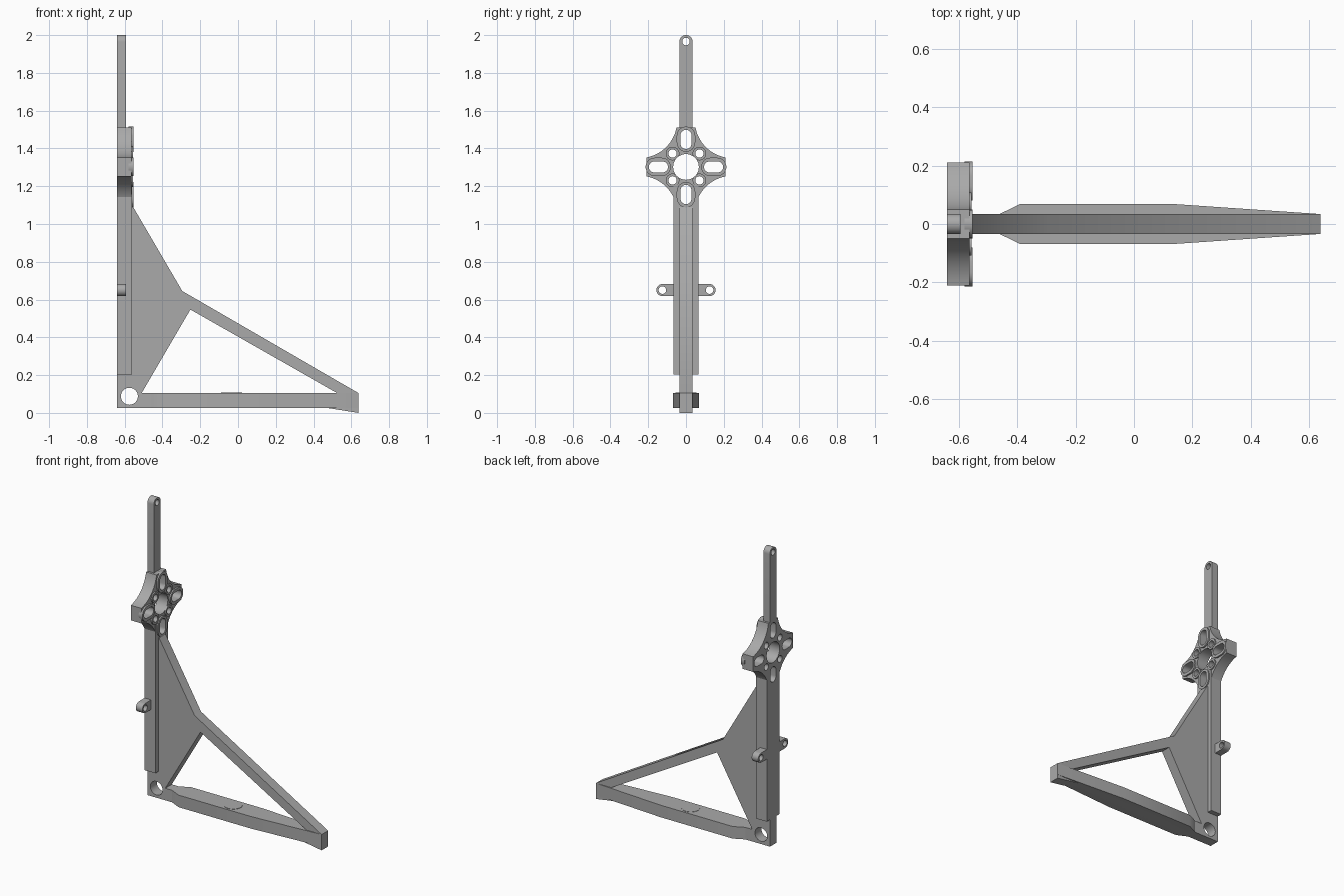
import bpy
import bmesh
from math import pi, cos, sin, radians

default = bpy.data.objects.get("Cube")
if default:
    bpy.data.objects.remove(default, do_unlink=True)

GREY = bpy.data.materials.new("plain grey")
GREY.use_nodes = True
tone = (0.4, 0.4, 0.4, 1)
GREY.diffuse_color = tone
GREY.node_tree.nodes["Principled BSDF"].inputs["Base Color"].default_value = tone

BACK = -0.64          # rear plane shared by the upright parts
HUB_Z = 1.302
HALF = 0.034          # half thickness of the web


# ---- helpers ----
def prism(name, outline, axis, low, high):
    """Extrude a flat outline along one axis."""
    place = {"x": lambda a, b, d: (d, a, b),
             "y": lambda a, b, d: (a, d, b),
             "z": lambda a, b, d: (a, b, d)}[axis]
    bm = bmesh.new()
    base = bm.faces.new([bm.verts.new(place(a, b, low)) for a, b in outline])
    top = bmesh.ops.extrude_face_region(bm, geom=[base])["geom"]
    offset = place(0, 0, high - low)
    bmesh.ops.translate(bm, vec=offset, verts=[v for v in top if isinstance(v, bmesh.types.BMVert)])
    bmesh.ops.recalc_face_normals(bm, faces=bm.faces)
    mesh = bpy.data.meshes.new(name)
    bm.to_mesh(mesh)
    bm.free()
    mesh.materials.append(GREY)
    obj = bpy.data.objects.new(name, mesh)
    bpy.context.collection.objects.link(obj)
    return obj


def arc(cx, cy, r, start, end, steps):
    angles = [radians(start + (end - start) * i / steps) for i in range(steps + 1)]
    return [(cx + r * cos(t), cy + r * sin(t)) for t in angles]


def circle(cx, cy, r, sides=32):
    return arc(cx, cy, r, 0, 360, sides)[:-1]


def rect(a0, a1, b0, b1):
    return [(a0, b0), (a1, b0), (a1, b1), (a0, b1)]


def stadium(radius, half_length, half_width, turn):
    """Radial rounded slot around the hub, turned by whole quarters."""
    s = half_length - half_width
    pts = arc(radius + s, 0, half_width, -90, 90, 12) + arc(radius - s, 0, half_width, 90, 270, 12)
    c, n = cos(turn), sin(turn)
    return [(a * c - b * n, HUB_Z + a * n + b * c) for a, b in pts]


def cut(obj, cutters):
    for cutter in cutters:
        cutter.hide_render = True
        mod = obj.modifiers.new("hole", "BOOLEAN")
        mod.operation = "DIFFERENCE"
        mod.solver = "EXACT"
        mod.object = cutter
    graph = bpy.context.evaluated_depsgraph_get()
    mesh = bpy.data.meshes.new_from_object(obj.evaluated_get(graph))
    obj.modifiers.clear()
    obj.data = mesh


parts = []
quarters = [i * pi / 2 for i in range(4)]
corners = [(sy * 0.071, HUB_Z + sz * 0.071) for sy in (-1, 1) for sz in (-1, 1)]

# ---- web with triangular window and pivot hole ----
web = prism("web_plate", [(BACK, 0.025), (0.48, 0.025), (0.638, 0), (0.638, 0.105),
                          (-0.295, 0.645), (-0.555, 1.09), (BACK, 1.09)], "y", -HALF, HALF)
window = prism("window_cutter", [(-0.51, 0.105), (0.525, 0.105), (-0.252, 0.547)], "y", -0.2, 0.2)
pivot = prism("pivot_cutter", circle(-0.575, 0.088, 0.045), "y", -0.2, 0.2)
cut(web, [window, pivot])
parts.append(web)

# ---- widened foot bar and its round pad ----
side = [(-0.46, HALF), (-0.39, 0.068), (0.14, 0.068), (0.638, HALF)]
foot = side + [(x, -y) for x, y in reversed(side)]
parts.append(prism("foot_bar", foot, "z", 0.025, 0.105))
parts.append(prism("foot_pad", circle(-0.035, 0, 0.055), "z", 0.1, 0.107))

# ---- hub, column and raised rims ----
column = prism("column", rect(-0.066, 0.066, 0.203, 1.21), "x", BACK, -0.56)
star = []
for q in range(4):
    c, n = cos(quarters[q]), sin(quarters[q])
    for a, b in arc(0.2455, 0.2455, 0.1987, 259.7, 190.3, 14):
        star.append((a * c - b * n, HUB_Z + a * n + b * c))
hub = prism("hub_plate", star, "x", BACK, -0.563)
rims = [prism("slot_rim", stadium(0.147, 0.067, 0.049, t), "x", -0.58, -0.552) for t in quarters]
collars = [prism("screw_collar", circle(y, z, 0.036), "x", -0.58, -0.555) for y, z in corners]

slots = [prism("slot_cutter", stadium(0.146, 0.051, 0.029, t), "x", -0.8, -0.4) for t in quarters]
screws = [prism("screw_cutter", circle(y, z, 0.022, 24), "x", -0.8, -0.4) for y, z in corners]
bore = prism("bore_cutter", circle(0, HUB_Z, 0.068, 40), "x", -0.8, -0.4)
cut(hub, slots + screws + [bore])
cut(column, [slots[3]])
for rim, slot in zip(rims, slots):
    cut(rim, [slot, bore])
for collar, screw in zip(collars, screws):
    cut(collar, [screw, bore])
parts += [column, hub] + rims + collars

# ---- mast with rounded tip ----
mast = prism("mast", [(-0.035, 1.505), (0.035, 1.505)] + arc(0, 1.965, 0.035, 0, 180, 16),
             "x", BACK, -0.593)
tip_hole = prism("tip_cutter", circle(0, 1.966, 0.02, 24), "x", -0.8, -0.4)
cut(mast, [tip_hole])
parts.append(mast)

# ---- side lugs ----
lug_holes = []
for s, label in ((1, "back"), (-1, "front")):
    outline = [(0.05, 0.618)] + arc(0.125, 0.65, 0.032, -90, 90, 14) + [(0.05, 0.682)]
    lug = prism(label + "_lug", [(s * y, z) for y, z in outline], "x", BACK, -0.592)
    hole = prism("lug_cutter", circle(s * 0.125, 0.65, 0.02, 24), "x", -0.8, -0.4)
    cut(lug, [hole])
    lug_holes.append(hole)
    parts.append(lug)

# ---- tidy up and shade ----
for helper in [window, pivot, bore, tip_hole] + slots + screws + lug_holes:
    bpy.data.objects.remove(helper, do_unlink=True)
bpy.ops.object.select_all(action="DESELECT")
for part in parts:
    part.select_set(True)
bpy.context.view_layer.objects.active = parts[0]
bpy.ops.object.shade_smooth_by_angle(angle=radians(30))
